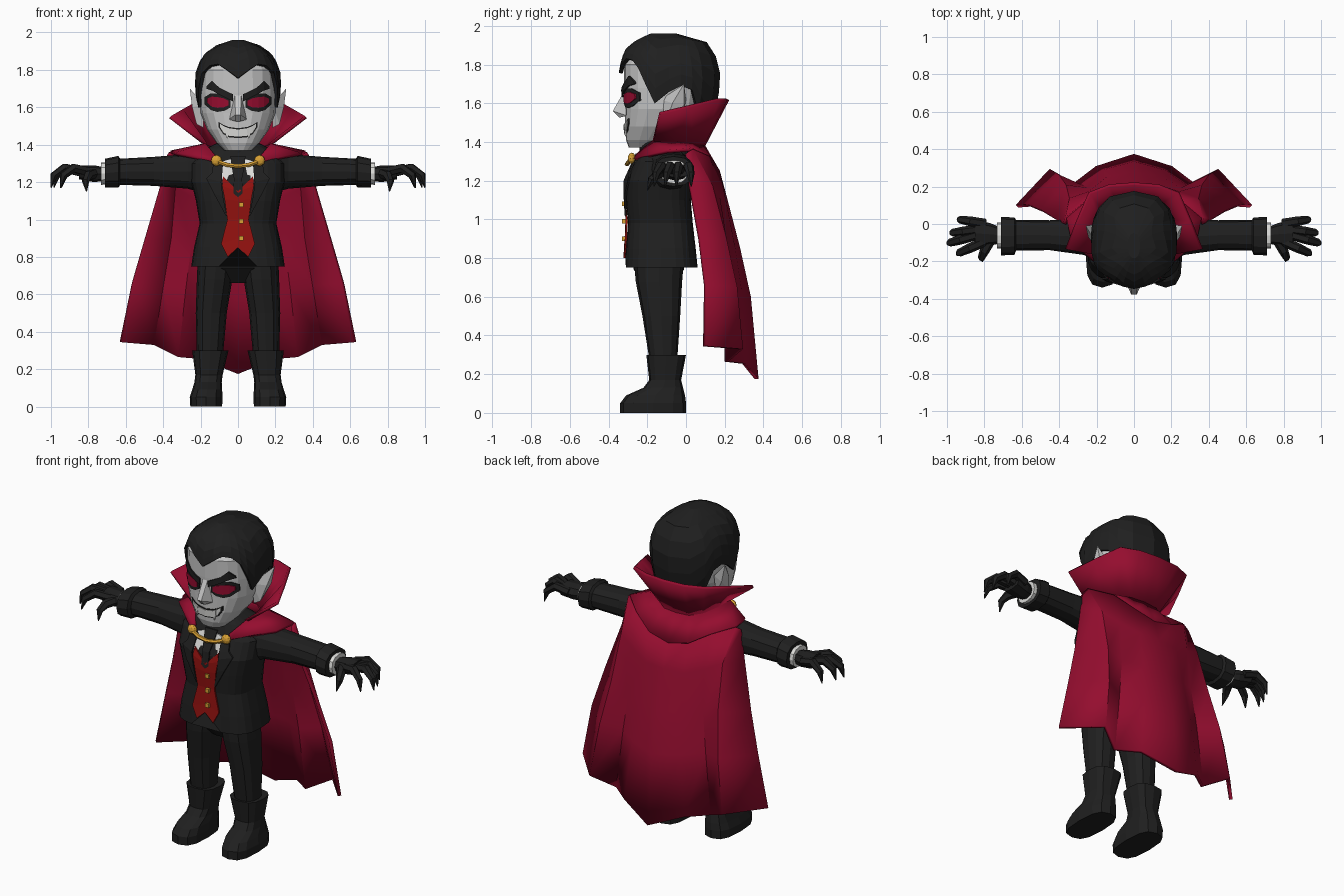
import bpy, bmesh, math
from mathutils import Vector

if "Cube" in bpy.data.objects:
    bpy.data.objects.remove(bpy.data.objects["Cube"])


def material(name, r, g, b):
    m = bpy.data.materials.new(name)
    m.use_nodes = True
    m.diffuse_color = (r, g, b, 1)
    bsdf = next(n for n in m.node_tree.nodes if n.type == 'BSDF_PRINCIPLED')
    bsdf.inputs["Base Color"].default_value = (r, g, b, 1)
    bsdf.inputs["Roughness"].default_value = 0.8
    return m


BLACK = material("black cloth", .014, .014, .014)
SKIN = material("pale skin", .56, .56, .56)
WHITE = material("white linen", .72, .72, .70)
CRIMSON = material("crimson cape", .30, .004, .028)
RED = material("red vest", .30, .006, .005)
EYE = material("eye red", .32, .004, .03)
GOLD = material("gold", .70, .36, .035)


def make(name, verts, faces, mat, mirror=False, thick=0, smooth=False):
    verts, faces = [tuple(v) for v in verts], [tuple(f) for f in faces]
    if mirror:
        n = len(verts)
        faces += [tuple(i + n for i in reversed(f)) for f in faces]
        verts += [(-x, y, z) for x, y, z in verts]
    me = bpy.data.meshes.new(name)
    me.from_pydata(verts, [], faces)
    bm = bmesh.new()
    bm.from_mesh(me)
    bmesh.ops.recalc_face_normals(bm, faces=bm.faces)
    bm.to_mesh(me)
    bm.free()
    me.materials.append(mat)
    ob = bpy.data.objects.new(name, me)
    bpy.context.collection.objects.link(ob)
    if thick:
        mod = ob.modifiers.new("thickness", 'SOLIDIFY')
        mod.thickness, mod.offset = thick, 0
    if smooth:
        bpy.ops.object.select_all(action='DESELECT')
        ob.select_set(True)
        bpy.context.view_layer.objects.active = ob
        bpy.ops.object.shade_smooth_by_angle(angle=math.radians(35))
    return ob


def power(c, n):
    return math.copysign(abs(c) ** (2 / n), c)


def ring_point(cu, hu, v0, v1, a, n):
    return (cu + hu * power(math.sin(a), n),
            (v0 + v1) / 2 - (v1 - v0) / 2 * power(math.cos(a), n))


def bridge(rows, n, closed=True):
    m = n if closed else n - 1
    return [(k * n + i, k * n + (i + 1) % n, (k + 1) * n + (i + 1) % n, (k + 1) * n + i)
            for k in range(rows - 1) for i in range(m)]


# Ring: position on axis, centre, half width, low and high limit
def loft(name, rings, mat, sides=12, n=2.4, axis='z', mirror=False):
    verts = []
    for t, cu, hu, v0, v1 in rings:
        for i in range(sides):
            u, v = ring_point(cu, hu, v0, v1, math.tau * i / sides, n)
            verts.append((u, v, t) if axis == 'z' else (t, u, v))
    last = (len(rings) - 1) * sides
    faces = bridge(len(rings), sides) + [range(sides), range(last, last + sides)]
    return make(name, verts, faces, mat, mirror)


def section(rings, z):
    for a, b in zip(rings, rings[1:]):
        if z <= b[0]:
            break
    f = (z - a[0]) / (b[0] - a[0])
    return [p + (q - p) * f for p, q in zip(a, b)]


# Thin plate laid on the front of a loft; each rung is x, z to x, z
def plate(name, rungs, rings, n, mat, lift, mirror=True):
    verts = []
    for depth in (lift, lift - .009):
        for x1, z1, x2, z2 in rungs:
            for x, z in ((x1, z1), (x2, z2)):
                _, cu, hu, v0, v1 = section(rings, z)
                bulge = max(0, 1 - abs(x / hu) ** n) ** (1 / n)
                verts.append((x, (v0 + v1) / 2 - (v1 - v0) / 2 * bulge - depth, z))
    k = len(rungs)
    faces = bridge(k, 2, False)
    faces += [[i + 2 * k for i in f] for f in faces]
    edge = list(range(0, 2 * k, 2)) + list(range(2 * k - 1, 0, -2))
    faces += [(a, b, b + 2 * k, a + 2 * k) for a, b in zip(edge, edge[1:] + edge[:1])]
    return make(name, verts, faces, mat, mirror)


def hull(name, pts, mat, mirror=False):
    bm = bmesh.new()
    for p in pts:
        bm.verts.new(p)
    bmesh.ops.convex_hull(bm, input=bm.verts[:])
    bm.verts.index_update()
    make(name, [v.co[:] for v in bm.verts], [[v.index for v in f.verts] for f in bm.faces], mat, mirror)
    bm.free()


def tube(name, path, radii, mat, sides=6, mirror=False):
    pts, verts = [Vector(p) for p in path], []
    for i, p in enumerate(pts):
        d = pts[min(i + 1, len(pts) - 1)] - pts[max(i - 1, 0)]
        q = d.to_track_quat('Z', 'Y')
        for s in range(sides):
            a = math.tau * s / sides
            verts.append(p + q @ Vector((math.cos(a), math.sin(a), 0)) * radii[i])
    last = (len(pts) - 1) * sides
    make(name, verts, bridge(len(pts), sides) + [range(sides), range(last, last + sides)], mat, mirror)


# Open cloth from half rows that start on the centre line
def sheet(name, rows, mat, thick):
    full = [[(-x, y, z) for x, y, z in reversed(r[1:])] + r for r in rows]
    make(name, sum(full, []), bridge(len(rows), len(full[0]), False), mat, thick=thick, smooth=True)


# Jacket with a notched front hem, and trousers
JACKET = [(.75, 0, .25, -.315, .06), (.85, 0, .235, -.31, .05), (.98, 0, .205, -.3, .035),
          (1.1, 0, .225, -.31, .025), (1.2, 0, .25, -.31, .03), (1.3, 0, .25, -.265, .03),
          (1.38, 0, .17, -.23, .01), (1.42, 0, .09, -.2, -.03)]
jacket = loft("jacket", JACKET, BLACK, 24, 3)
for v in jacket.data.vertices:
    if v.co.z < .76 and v.co.y < -.2:
        v.co.z += max(0, .1 - abs(v.co.x))
loft("hips", [(.66, 0, .06, -.2, -.08), (.74, 0, .19, -.27, -.01), (.88, 0, .19, -.28, 0)], BLACK)
loft("trouser_legs", [(.28, .15, .07, -.19, -.045), (.5, .143, .083, -.225, -.03),
                      (.68, .125, .095, -.26, -.02), (.8, .115, .1, -.27, -.01)], BLACK, mirror=True)
loft("boots", [(0, .17, .085, -.34, 0), (.05, .17, .088, -.34, 0), (.09, .165, .08, -.31, -.005),
               (.13, .16, .073, -.22, -.015), (.17, .155, .073, -.19, -.025),
               (.3, .148, .097, -.205, 0)], BLACK, 12, 2.8, mirror=True)

# Shirt front, tie, vest and lapels
plate("shirt", [(0, 1.12, .001, 1.32), (.05, 1.17, .05, 1.32), (.085, 1.22, .085, 1.31)], JACKET, 3, WHITE, .006)
plate("tie", [(0, 1.12, .025, 1.14), (0, 1.22, .022, 1.22), (0, 1.26, .035, 1.29), (0, 1.34, .04, 1.34)],
      JACKET, 3, BLACK, .013)
plate("vest", [(0, .85, .055, .80), (0, .9, .09, .87), (0, 1.0, .057, 1.0), (0, 1.1, .072, 1.11),
               (0, 1.15, .085, 1.18), (.07, 1.22, .08, 1.23)], JACKET, 3, RED, .011)
plate("lapels", [(.06, 1.02, .065, 1.02), (.08, 1.12, .13, 1.14), (.09, 1.2, .17, 1.22),
                 (.085, 1.24, .14, 1.25), (.08, 1.3, .13, 1.31)], JACKET, 3, BLACK, .015)
for i in range(3):
    z, r = .9 + .09 * i, .012
    hull(f"vest_button_{i + 1}", [(.018 + a * r, y, z + b * r) for a in (-1, 1) for b in (-1, 1)
                                  for y in (-.33, -.3)], GOLD)

# Arms, cuffs and gloved hands with claws
loft("sleeves", [(.18, -.1, .11, 1.14, 1.38), (.27, -.07, .095, 1.165, 1.35), (.45, -.06, .08, 1.18, 1.335),
                 (.63, -.06, .082, 1.185, 1.325), (.64, -.065, .1, 1.17, 1.34), (.71, -.065, .103, 1.17, 1.325)],
     BLACK, axis='x', mirror=True)
loft("shirt_cuffs", [(.69, -.062, .07, 1.19, 1.305), (.732, -.062, .07, 1.185, 1.305)], WHITE, axis='x', mirror=True)
loft("palms", [(.72, -.06, .045, 1.205, 1.28), (.77, -.055, .06, 1.2, 1.29), (.85, -.05, .07, 1.215, 1.29)],
     BLACK, 8, axis='x', mirror=True)
for finger, y, spread, reach in (("index", -.095, -.07, .95), ("middle", -.062, -.045, 1),
                                 ("ring", -.03, -.02, .985), ("little", .002, .025, .945)):
    path = [(reach - .15, y, 1.255), (reach - .07, y + spread * .5, 1.275),
            (reach - .015, y + spread * .85, 1.235), (reach, y + spread, 1.17)]
    tube(finger + "_fingers", path, (.026, .026, .021, .003), BLACK, mirror=True)
tube("thumbs", [(.77, -.09, 1.245), (.80, -.145, 1.235), (.815, -.18, 1.205), (.81, -.2, 1.15)],
     (.028, .026, .02, .003), BLACK, mirror=True)

# Head, nose and ears
HEAD = [(1.37, 0, .075, -.295, -.13), (1.41, 0, .115, -.31, -.08), (1.48, 0, .165, -.315, 0),
        (1.57, 0, .2, -.315, .08), (1.68, 0, .205, -.32, .1), (1.8, 0, .2, -.32, .1), (1.9, 0, .13, -.25, .05)]
loft("neck", [(1.28, 0, .09, -.25, -.03), (1.45, 0, .08, -.23, -.03)], BLACK)
loft("head", HEAD, SKIN, 20, 2.5)
hull("nose", [(s * x, y, z) for s in (-1, 1) for x, y, z in
              ((.016, -.315, 1.67), (.018, -.335, 1.63), (.048, -.305, 1.535), (.014, -.378, 1.56), (.012, -.345, 1.525))], SKIN)
hull("ears", [(.185, -.13, 1.62), (.185, -.11, 1.49), (.19, -.02, 1.5), (.19, 0, 1.62), (.222, -.1, 1.51),
              (.245, -.07, 1.6), (.235, -.01, 1.59), (.258, -.01, 1.7)], SKIN, True)

# Painted face
plate("eye_sockets", [(.04, 1.6, .04, 1.635), (.07, 1.582, .07, 1.662), (.11, 1.575, .11, 1.675),
                      (.145, 1.585, .145, 1.675), (.178, 1.615, .178, 1.655)], HEAD, 2.5, BLACK, .005)
plate("eyes", [(.052, 1.61, .052, 1.635), (.075, 1.6, .075, 1.648), (.11, 1.597, .11, 1.655),
               (.14, 1.603, .14, 1.657), (.165, 1.625, .165, 1.647)], HEAD, 2.5, EYE, .009)
plate("eyebrows", [(.028, 1.632, .028, 1.67), (.06, 1.648, .06, 1.685), (.1, 1.668, .1, 1.705),
                   (.14, 1.69, .14, 1.742), (.17, 1.7, .168, 1.712)], HEAD, 2.5, BLACK, .016)
plate("mouth", [(0, 1.435, 0, 1.488), (.05, 1.44, .05, 1.495), (.08, 1.458, .08, 1.507),
                (.105, 1.495, .105, 1.522)], HEAD, 2.5, BLACK, .004)
plate("teeth", [(0, 1.443, 0, 1.481), (.05, 1.448, .05, 1.488), (.078, 1.465, .078, 1.5),
                (.096, 1.495, .096, 1.512)], HEAD, 2.5, WHITE, .008)
plate("fangs", [(.048, 1.468, .048, 1.488), (.058, 1.43, .06, 1.492), (.07, 1.468, .07, 1.495)], HEAD, 2.5, WHITE, .011)

# Swept hair shell; the hairline height follows the angle from the front
HAIR = [(1.42, 0, .15, -.3, .07), (1.55, 0, .2, -.33, .14), (1.68, 0, .218, -.335, .165), (1.77, 0, .222, -.338, .167),
        (1.87, 0, .185, -.31, .135), (1.92, 0, .12, -.25, .09), (1.95, 0, .03, -.18, -.05)]
LINE = [(0, 1.755), (13, 1.8), (27, 1.828), (42, 1.82), (55, 1.78), (65, 1.7), (77, 1.6), (90, 1.66),
        (100, 1.69), (113, 1.67), (127, 1.55), (150, 1.45), (180, 1.43)]
line = LINE + [(360 - a, z) for a, z in reversed(LINE[1:-1])]
verts, rows = [], 7
for k in range(rows):
    for a, low in line:
        z = 1.95 - (1.95 - low) * (k / (rows - 1)) ** 1.4
        _, cu, hu, v0, v1 = section(HAIR, z)
        verts.append((*ring_point(cu, hu, v0, v1, math.radians(a), 2.4), z))
make("hair", verts, bridge(rows, len(line)) + [range(len(line))], BLACK, thick=.02)

# Cape: standing collar, shoulder mantle and falling cloth
base = [(0, .09, 1.38), (.08, .08, 1.38), (.14, .03, 1.39), (.17, -.06, 1.4), (.17, -.17, 1.4)]
rim = [(0, .215, 1.62), (.13, .205, 1.62), (.237, .165, 1.62), (.3, .02, 1.585), (.362, -.135, 1.548)]
sheet("cape_collar", [base, rim], CRIMSON, .018)
shoulder = [(0, .17, 1.22), (.13, .165, 1.25), (.25, .12, 1.32), (.36, .03, 1.36)]
sheet("cape_mantle", [base + [(.115, -.25, 1.335)],
                      shoulder + [(.33, -.1, 1.35), (.13, -.265, 1.31)]], CRIMSON, .018)
sheet("cape", [shoulder + [(.372, 0, 1.34)],
               [(0, .21, 1.08), (.13, .2, 1.08), (.24, .165, 1.12), (.34, .13, 1.17), (.41, .02, 1.17)],
               [(0, .27, .85), (.14, .245, .85), (.25, .185, .87), (.36, .2, .9), (.49, .07, .9)],
               [(0, .325, .6), (.16, .28, .62), (.28, .2, .63), (.4, .255, .65), (.56, .1, .66)],
               [(0, .365, .175), (.2, .3, .255), (.32, .21, .265), (.45, .285, .33), (.625, .095, .345)]],
      CRIMSON, .02)

# Gold clasp and chain
tube("cape_chain", [(x, -.285 - .3 * (.0132 - x * x) * 5, 1.285 + 2 * x * x) for x in
                    [-.115 + .0575 * i for i in range(5)]], [.012] * 5, GOLD)
bm = bmesh.new()
bmesh.ops.create_icosphere(bm, subdivisions=2, radius=.03)
bm.verts.index_update()
make("cape_brooches", [(v.co.x + .115, v.co.y * .7 - .28, v.co.z + .315 + 1) for v in bm.verts],
     [[v.index for v in f.verts] for f in bm.faces], GOLD, True)
bm.free()
